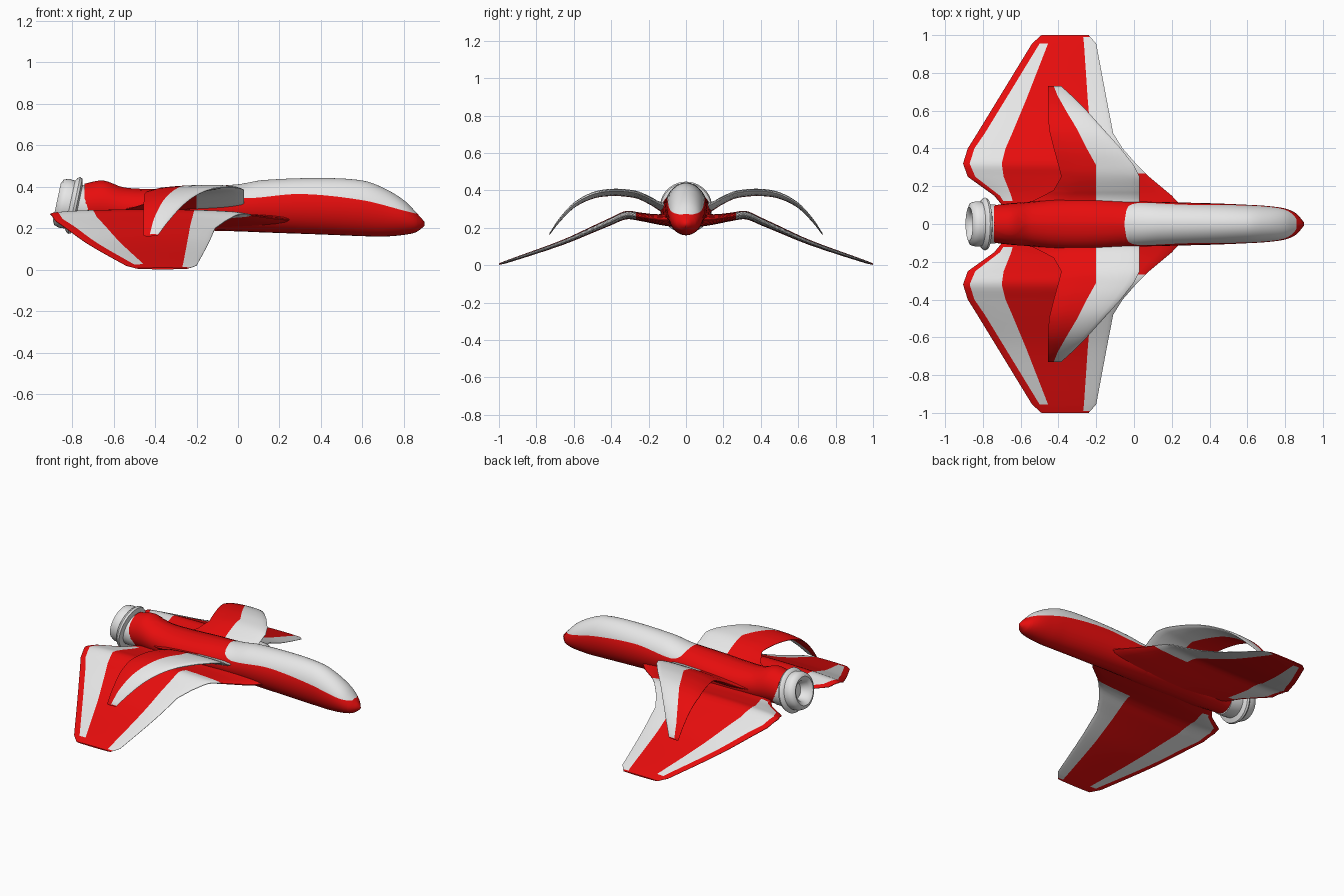
import bpy, bmesh, math
from mathutils import Matrix, Vector

default = bpy.data.objects.get("Cube")
if default:
    bpy.data.objects.remove(default, do_unlink=True)


def make_material(name, color):
    mat = bpy.data.materials.new(name)
    mat.use_nodes = True
    mat.diffuse_color = color
    mat.node_tree.nodes["Principled BSDF"].inputs["Base Color"].default_value = color
    return mat


RED, WHITE = 0, 1
MATERIALS = [make_material("red paint", (0.8, 0.004, 0.004, 1)),
             make_material("white paint", (0.8, 0.8, 0.8, 1))]


def sample(rows, t):
    """Smoothly interpolate table rows whose first entry is the position."""
    t = min(max(t, rows[0][0]), rows[-1][0])
    last = len(rows) - 1
    i = next(k for k in range(last) if t <= rows[k + 1][0])
    a, b = rows[i], rows[i + 1]
    span = b[0] - a[0]
    f = (t - a[0]) / span

    def slope(k, c):
        lo, hi = rows[max(k - 1, 0)], rows[min(k + 1, last)]
        return (hi[c] - lo[c]) / (hi[0] - lo[0]) * span

    result = []
    for c in range(1, len(a)):
        m0, m1 = slope(i, c), slope(i + 1, c)
        d = b[c] - a[c]
        result.append(a[c] + f * m0 + f * f * (3 * d - 2 * m0 - m1) + f ** 3 * (m0 + m1 - 2 * d))
    return result


def loft(name, rings, paint, cap=True):
    """Skin closed rings; paint(column, centre) gives the material index."""
    bm = bmesh.new()
    loops = [[bm.verts.new(p) for p in ring] for ring in rings]
    n = len(rings[0])
    for a, b in zip(loops, loops[1:]):
        for j in range(n):
            k = (j + 1) % n
            face = bm.faces.new((a[j], a[k], b[k], b[j]))
            face.material_index = paint(j, face.calc_center_median())
    if cap:
        for loop in (loops[0], loops[-1]):
            face = bm.faces.new(loop)
            face.material_index = paint(n // 2, face.calc_center_median())
    bmesh.ops.recalc_face_normals(bm, faces=bm.faces[:])
    mesh = bpy.data.meshes.new(name)
    bm.to_mesh(mesh)
    bm.free()
    for mat in MATERIALS:
        mesh.materials.append(mat)
    obj = bpy.data.objects.new(name, mesh)
    bpy.context.collection.objects.link(obj)
    bpy.ops.object.select_all(action="DESELECT")
    obj.select_set(True)
    bpy.context.view_layer.objects.active = obj
    bpy.ops.object.shade_smooth_by_angle(angle=math.radians(50))
    return obj


# Fuselage: x, bottom, top, half width
BODY = [(-0.74, 0.205, 0.415, 0.10), (-0.65, 0.2, 0.43, 0.11), (-0.55, 0.195, 0.397, 0.118),
        (-0.4, 0.195, 0.39, 0.132), (-0.2, 0.19, 0.40, 0.135), (0, 0.185, 0.412, 0.122),
        (0.12, 0.18, 0.432, 0.117), (0.4, 0.17, 0.442, 0.11), (0.6, 0.162, 0.43, 0.102),
        (0.7, 0.16, 0.395, 0.096), (0.8, 0.168, 0.335, 0.082), (0.86, 0.182, 0.275, 0.055),
        (0.9, 0.212, 0.23, 0.008)]
# Lower edge of the white canopy: x, height
CANOPY = [(-0.05, 0.41), (-0.03, 0.37), (0.03, 0.345), (0.3, 0.365),
          (0.6, 0.335), (0.8, 0.285), (0.86, 0.27)]
SEG = 20
x_steps = sorted(set([-0.74 + 1.64 * i / 90 for i in range(91)] + [-0.05, -0.04, -0.03, 0.85, 0.86]))
body_rings = []
for x in x_steps:
    low, high, half = sample(BODY, x)
    mid, tall = (low + high) / 2, (high - low) / 2
    edge = (sample(CANOPY, x)[0] - mid) / tall
    start = min(math.asin(max(-0.9, min(edge, 1))), 1.5)
    angles = [start + (math.pi - 2 * start) * j / SEG for j in range(SEG)]
    angles += [math.pi - start + (math.pi + 2 * start) * j / SEG for j in range(SEG)]
    body_rings.append([(x, half * math.cos(a), mid + tall * math.sin(a)) for a in angles])
loft("fuselage", body_rings,
     lambda j, c: WHITE if j < SEG and -0.05 < c.x < 0.86 else RED)

# Engine nozzle: distance along its axis, radius
NOZZLE = [(-0.1, 0.095), (-0.05, 0.103), (-0.02, 0.105), (-0.012, 0.135), (0, 0.14), (0.012, 0.132),
          (0.02, 0.118), (0.05, 0.12), (0.075, 0.112), (0.085, 0.09), (0.07, 0.065), (0.02, 0.05)]
turn = Matrix.Translation((-0.79, 0, 0.31)) @ Matrix.Rotation(math.radians(-12), 4, "Y").inverted()
nozzle_rings = [[turn @ Vector((-d, r * math.cos(k * math.tau / 40), r * math.sin(k * math.tau / 40)))
                 for k in range(40)] for d, r in NOZZLE]
loft("engine_nozzle", nozzle_rings, lambda j, c: WHITE)


def wing(name, side, stations, bands, droop, paint):
    """Stations hold y, the stripe edges from front to back, height and thickness."""
    fractions = (0, 0.06, 0.2, 0.45, 0.7)
    rings = []
    for a, b in zip(stations, stations[1:]):
        for f in (0, 0.25, 0.5, 0.75):
            rings.append([p + (q - p) * f for p, q in zip(a, b)])
    rings.append(stations[-1])
    columns = bands * len(fractions)
    shaped = []
    for row in rings:
        y, edges = row[0], row[1:bands + 2]
        z, thick = sample([(r[0], r[-2], r[-1]) for r in stations], y)
        xs = [p + (q - p) * f for p, q in zip(edges, edges[1:]) for f in fractions] + [edges[-1]]
        chord = xs[0] - xs[-1]
        upper, lower = [], []
        for x in xs:
            s = (xs[0] - x) / chord
            bulge = thick * (0.08 + 0.92 * (max(0, 4 * s * (1 - s))) ** 0.5) / 2
            base = z - droop * s * chord
            upper.append((x, side * y, base + bulge))
            lower.append((x, side * y, base - bulge))
        shaped.append(upper + lower[::-1])

    def paint_column(j, c):
        if j > columns:
            j = 2 * columns + 1 - j - 1 + 1 - 1
        band = min(max(j, 0), columns - 1) // len(fractions)
        return paint(band, abs(c.y))

    return loft(name, shaped, paint_column)


# Main wing: y, front edge, two stripe lines, rear trim line, rear edge, height, thickness
MAIN = [(0.04, 0.3, -0.12, -0.62, -0.64, -0.65, 0.24, 0.08),
        (0.15, 0.2, -0.16, -0.65, -0.71, -0.74, 0.245, 0.055),
        (0.25, 0.08, -0.19, -0.69, -0.84, -0.88, 0.26, 0.045),
        (0.32, 0.01, -0.21, -0.70, -0.87, -0.905, 0.268, 0.045),
        (0.40, -0.06, -0.22, -0.68, -0.845, -0.88, 0.235, 0.042),
        (0.48, -0.11, -0.23, -0.645, -0.79, -0.83, 0.2, 0.038),
        (0.66, -0.145, -0.245, -0.57, -0.68, -0.72, 0.122, 0.028),
        (0.955, -0.2, -0.265, -0.455, -0.5, -0.54, 0.02, 0.016),
        (1.0, -0.24, -0.27, -0.44, -0.46, -0.49, 0.006, 0.008)]


def main_paint(band, y):
    if band == 0:
        return WHITE if 0.27 < y < 0.99 else RED
    return WHITE if band == 2 and 0.13 < y < 0.955 else RED


# Arched upper wing: y, front edge, stripe line, rear edge, height, thickness
UPPER = [(0.04, 0.03, -0.2, -0.62, 0.315, 0.05),
         (0.12, 0.03, -0.2, -0.54, 0.322, 0.045),
         (0.15, 0.03, -0.2, -0.48, 0.333, 0.04),
         (0.18, 0.03, -0.2, -0.425, 0.35, 0.038),
         (0.25, 0.03, -0.2, -0.385, 0.383, 0.035),
         (0.31, 0.0, -0.2, -0.4, 0.395, 0.034),
         (0.4, -0.07, -0.25, -0.425, 0.398, 0.034),
         (0.5, -0.16, -0.3, -0.45, 0.38, 0.032),
         (0.6, -0.25, -0.36, -0.455, 0.325, 0.028),
         (0.68, -0.33, -0.405, -0.455, 0.24, 0.022),
         (0.73, -0.385, -0.425, -0.455, 0.168, 0.01)]

for label, side in (("left", 1), ("right", -1)):
    wing(label + "_main_wing", side, MAIN, 4, 0, main_paint)
    wing(label + "_upper_wing", side, UPPER, 2, 0.05,
         lambda band, y: WHITE if band == 0 else RED)
